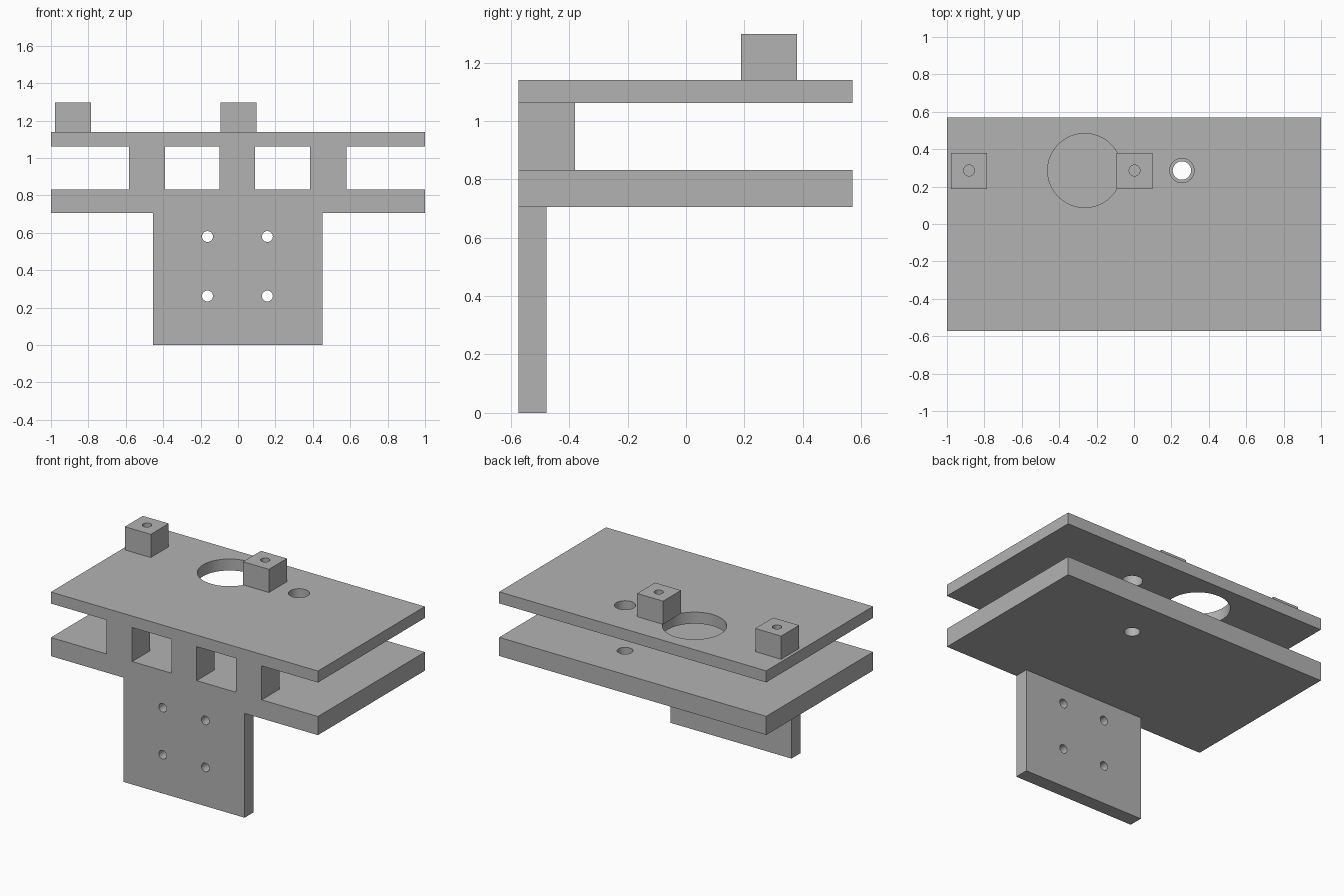
import bpy
import math
from mathutils import Vector

default_cube = bpy.data.objects.get("Cube")
if default_cube:
    bpy.data.objects.remove(default_cube, do_unlink=True)

# Single plain grey finish
grey = bpy.data.materials.new("plain_grey")
grey.use_nodes = True
colour = (0.45, 0.45, 0.45, 1)
grey.diffuse_color = colour
grey.node_tree.nodes["Principled BSDF"].inputs["Base Color"].default_value = colour


def box(name, low, high):
    """Box spanning two opposite corners."""
    low, high = Vector(low), Vector(high)
    bpy.ops.mesh.primitive_cube_add(size=1, location=(low + high) / 2)
    part = bpy.context.object
    part.name = name
    part.scale = high - low
    bpy.ops.object.transform_apply(location=False, rotation=False, scale=True)
    part.data.materials.append(grey)
    return part


def drill(part, centre, radius, depth, along_y=False):
    """Cut a round hole through or into a part."""
    tilt = math.pi / 2 if along_y else 0
    bpy.ops.mesh.primitive_cylinder_add(
        vertices=48, radius=radius, depth=depth, location=centre, rotation=(tilt, 0, 0))
    cutter = bpy.context.object
    cutter.hide_render = True
    cutter.data.materials.append(grey)
    bpy.context.view_layer.objects.active = part
    cut = part.modifiers.new("hole", 'BOOLEAN')
    cut.operation = 'DIFFERENCE'
    cut.solver = 'EXACT'
    cut.object = cutter
    bpy.ops.object.modifier_apply(modifier=cut.name)
    bpy.data.objects.remove(cutter, do_unlink=True)


def finish(part):
    """Smooth the hole walls and keep the edges sharp."""
    bpy.ops.object.select_all(action='DESELECT')
    part.select_set(True)
    bpy.context.view_layer.objects.active = part
    bpy.ops.object.shade_smooth_by_angle(angle=math.radians(30))


front, back = -0.573, 0.57
hole_y = 0.286
lower_z, shelf_top = 0.706, 0.832
upper_z, deck_top = 1.062, 1.14

# Two horizontal plates
lower_plate = box("lower_plate", (-1, front, lower_z), (1, back, shelf_top))
drill(lower_plate, (0.256, hole_y, lower_z), 0.049, 1)
upper_plate = box("upper_plate", (-1, front, upper_z), (1, back, deck_top))
drill(upper_plate, (0.256, hole_y, upper_z), 0.065, 0.4)
drill(upper_plate, (-0.264, hole_y, upper_z), 0.198, 0.4)

# Hanging mounting plate with four screw holes
mounting_plate = box("mounting_plate", (-0.455, front, 0), (0.451, -0.478, lower_z))
for x in (-0.163, 0.157):
    for z in (0.262, 0.58):
        drill(mounting_plate, (x, front, z), 0.029, 0.5, along_y=True)

# Pillars joining the plates along the front
pillars = []
for name, x0, x1 in (("right_pillar", -0.584, -0.391),
                     ("middle_pillar", -0.098, 0.092),
                     ("left_pillar", 0.385, 0.579)):
    pillars.append(box(name, (x0, front, shelf_top), (x1, -0.381, upper_z)))

# Raised blocks with blind screw holes
blocks = []
for name, x in (("right_block", -0.882), ("middle_block", 0.003)):
    block = box(name, (x - 0.097, 0.188, deck_top), (x + 0.097, 0.38, 1.297))
    drill(block, (x, hole_y, 1.297), 0.029, 0.25)
    blocks.append(block)

for part in [lower_plate, upper_plate, mounting_plate] + pillars + blocks:
    finish(part)
